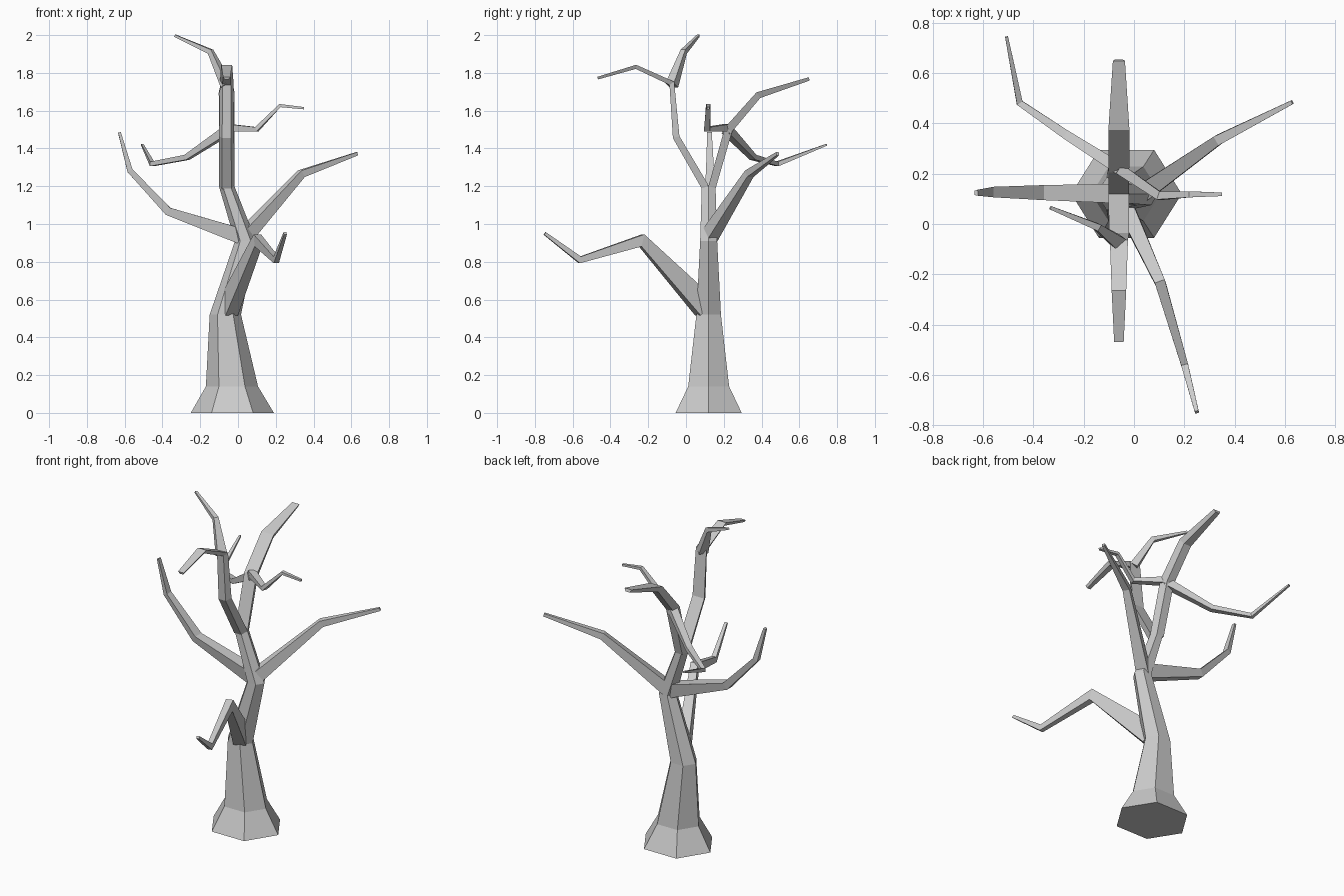
import bpy, bmesh, math
from mathutils import Vector


def skin(name, rings):
    """Join a list of equal-sized point rings into one closed flat-faced mesh."""
    bm = bmesh.new()
    loops = [[bm.verts.new(p) for p in ring] for ring in rings]
    n = len(loops[0])
    for a, b in zip(loops, loops[1:]):
        for i in range(n):
            j = (i + 1) % n
            bm.faces.new((a[i], a[j], b[j], b[i]))
    bm.faces.new(loops[0][::-1])
    bm.faces.new(loops[-1])
    bmesh.ops.recalc_face_normals(bm, faces=bm.faces)
    mesh = bpy.data.meshes.new(name)
    bm.to_mesh(mesh)
    bm.free()
    obj = bpy.data.objects.new(name, mesh)
    bpy.context.collection.objects.link(obj)
    return obj


def branch(name, stations, under=1.0):
    """Four-sided limb. Station = x, y, z, half width, half thickness.
    'under' narrows the lower / outer face."""
    pts = [Vector(s[:3]) for s in stations]
    rings = []
    for i, (p, s) in enumerate(zip(pts, stations)):
        t = Vector()
        if i > 0:
            t += (p - pts[i - 1]).normalized()
        if i < len(pts) - 1:
            t += (pts[i + 1] - p).normalized()
        t.normalize()
        w = Vector((0, 0, 1)).cross(t).normalized()
        n = t.cross(w)
        hw, ht = s[3], s[4]
        rings.append([p + w * hw + n * ht, p - w * hw + n * ht,
                      p - w * hw * under - n * ht, p + w * hw * under - n * ht])
    return skin(name, rings)


# Hexagonal trunk with flared foot: centre x, z, x radius, y radius
trunk = [(-0.03, 0, 0.22, 0.202), (-0.032, 0.14, 0.138, 0.125),
         (-0.067, 0.52, 0.083, 0.075), (0.04, 0.91, 0.056, 0.052),
         (-0.06, 1.2, 0.041, 0.042)]
skin("trunk", [[(cx + rx * math.cos(k * math.pi / 3),
                 0.12 + ry * math.sin(k * math.pi / 3), z) for k in range(6)]
               for cx, z, rx, ry in trunk])

# Two main limbs splitting from the trunk top
branch("front_limb", [(-0.06, 0.102, 1.195, 0.041, 0.02), (-0.06, -0.052, 1.46, 0.040, 0.018),
                      (-0.06, -0.075, 1.745, 0.036, 0.015), (-0.06, -0.265, 1.832, 0.029, 0.011),
                      (-0.06, -0.468, 1.772, 0.019, 0.007)], 0.6)
branch("back_limb", [(-0.06, 0.138, 1.195, 0.041, 0.02), (-0.06, 0.225, 1.5, 0.041, 0.022),
                     (-0.06, 0.383, 1.682, 0.042, 0.018), (-0.06, 0.652, 1.768, 0.024, 0.009)], 0.6)

# Twigs growing from the main limbs
branch("crown_twig", [(-0.06, -0.075, 1.735, 0.028, 0.022), (-0.145, -0.012, 1.912, 0.014, 0.014),
                      (-0.333, 0.065, 1.997, 0.007, 0.006)])
branch("right_twig", [(-0.06, 0.22, 1.51, 0.022, 0.02), (0.1, 0.112, 1.502, 0.017, 0.012),
                      (0.222, 0.118, 1.627, 0.012, 0.009), (0.35, 0.118, 1.613, 0.007, 0.006)])
branch("back_left_twig", [(-0.05, 0.215, 1.5, 0.024, 0.024), (-0.27, 0.355, 1.353, 0.018, 0.014),
                          (-0.455, 0.482, 1.318, 0.013, 0.012), (-0.507, 0.745, 1.42, 0.006, 0.005)])

# Large branches from the trunk
branch("left_branch", [(0.03, 0.12, 0.93, 0.042, 0.042), (-0.37, 0.125, 1.067, 0.030, 0.022),
                       (-0.572, 0.127, 1.283, 0.021, 0.015), (-0.628, 0.124, 1.485, 0.012, 0.007)], 0.7)
branch("right_branch", [(0.03, 0.12, 0.93, 0.036, 0.036), (0.335, 0.335, 1.266, 0.020, 0.020),
                        (0.63, 0.485, 1.372, 0.008, 0.009)])
branch("low_front_branch", [(-0.05, 0.1, 0.56, 0.036, 0.06), (0.105, -0.235, 0.913, 0.021, 0.033),
                            (0.202, -0.562, 0.81, 0.014, 0.018), (0.25, -0.748, 0.95, 0.008, 0.008)])
